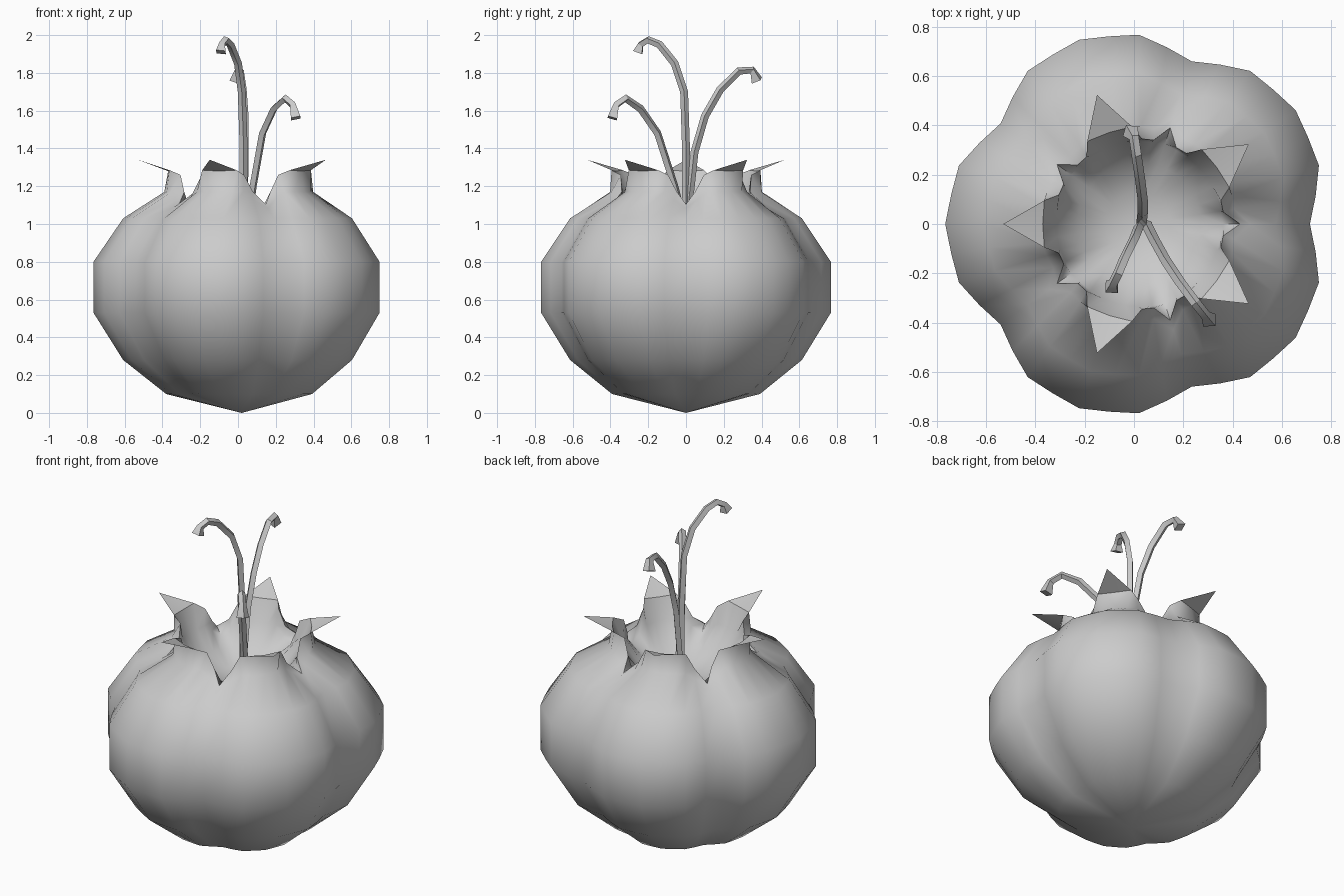
import bpy, bmesh, math
from mathutils import Vector

cube = bpy.data.objects.get("Cube")
if cube:
    bpy.data.objects.remove(cube, do_unlink=True)

grey = bpy.data.materials.new("plain grey")
grey.use_nodes = True
colour = (0.6, 0.6, 0.6, 1)
grey.diffuse_color = colour
grey.node_tree.nodes["Principled BSDF"].inputs["Base Color"].default_value = colour

AXIS_X = 0.02          # the fruit axis sits slightly off centre
LOBES = 5
EVEN = (0, 9, 18, 27, 36)
LOBE_R = (0.785, 0.77, 0.767, 0.725, 0.693)


def ring(bm, angles, radii, heights):
    """Closed ring of 40 points; each lobe is mirrored about its own middle."""
    verts = []
    for lobe in range(LOBES):
        for k in range(-4, 4):
            i = abs(k)
            a = math.radians(180 + lobe * 72 + math.copysign(angles[i], k))
            verts.append(bm.verts.new((AXIS_X + radii[i] * math.cos(a),
                                       radii[i] * math.sin(a), heights[i])))
    return verts


def bridge(bm, a, b):
    n = len(a)
    for i in range(n):
        j = (i + 1) % n
        bm.faces.new((a[i], a[j], b[j], b[i]))


def fan(bm, loop, z):
    tip = bm.verts.new((AXIS_X, 0, z))
    for i in range(len(loop)):
        bm.faces.new((loop[i], loop[(i + 1) % len(loop)], tip))


def finish(obj, angle):
    obj.data.materials.append(grey)
    bpy.ops.object.select_all(action='DESELECT')
    obj.select_set(True)
    bpy.context.view_layer.objects.active = obj
    bpy.ops.object.shade_smooth_by_angle(angle=math.radians(angle))


# Lobed fruit body, crown and inner bowl
bm = bmesh.new()
rings = [ring(bm, EVEN, [r * s for r in LOBE_R], [z] * 5)
         for s, z in ((0.51, 0.1), (0.8, 0.28), (1, 0.53), (1, 0.8), (0.8, 1.03))]
rings.append(ring(bm, (0, 11, 19, 27, 36), (0.41, 0.405, 0.395, 0.39, 0.45),
                  (1.17, 1.17, 1.17, 1.13, 1.085)))
rim = ring(bm, (0, 14, 20, 28, 36), (0.39, 0.395, 0.345, 0.345, 0.41),
           (1.28, 1.285, 1.26, 1.17, 1.105))
rings.append(rim)
rings.append(ring(bm, EVEN, (0.335, 0.335, 0.335, 0.335, 0.34),
                  (1.16, 1.16, 1.16, 1.12, 1.08)))
for r, z in ((0.25, 1.04), (0.13, 0.98)):
    rings.append(ring(bm, EVEN, [r] * 5, [z] * 5))
for low, high in zip(rings, rings[1:]):
    bridge(bm, low, high)
fan(bm, rings[0][::-1], 0)
fan(bm, rings[-1], 0.96)

# Pointed petal tips folded outward from the rim
for lobe in range(LOBES):
    a = math.radians(180 + lobe * 72)
    tip = bm.verts.new((AXIS_X + 0.55 * math.cos(a), 0.55 * math.sin(a), 1.34))
    right, mid, left = rim[lobe * 8 + 3: lobe * 8 + 6]
    bm.faces.new((right, tip, mid))
    bm.faces.new((mid, tip, left))
mesh = bpy.data.meshes.new("fruit_body")
bm.to_mesh(mesh)
bm.free()
body = bpy.data.objects.new("fruit_body", mesh)
bpy.context.collection.objects.link(body)
finish(body, 60)


# Curled four-sided stamens with thicker ends
def stamen(name, points):
    curve = bpy.data.curves.new(name, 'CURVE')
    curve.dimensions = '3D'
    curve.bevel_depth = 0.021
    curve.bevel_resolution = 0
    curve.use_fill_caps = True
    spline = curve.splines.new('POLY')
    spline.points.add(len(points) - 1)
    for i, (p, co) in enumerate(zip(spline.points, points)):
        p.co = (*co, 1)
        p.radius = 1.7 if i == len(points) - 1 else 1
    obj = bpy.data.objects.new(name, curve)
    bpy.context.collection.objects.link(obj)
    bpy.ops.object.select_all(action='DESELECT')
    obj.select_set(True)
    bpy.context.view_layer.objects.active = obj
    bpy.ops.object.convert(target='MESH')
    finish(bpy.context.view_layer.objects.active, 30)


stamen("front_left_stamen", [
    (0.05, 0, 0.97), (0.08, -0.06, 1.2), (0.13, -0.15, 1.48), (0.19, -0.24, 1.61),
    (0.25, -0.32, 1.665), (0.29, -0.37, 1.63), (0.305, -0.39, 1.56)])
stamen("front_right_stamen", [
    (0.03, 0, 0.97), (0.03, 0, 1.4), (0.02, -0.01, 1.7), (0, -0.06, 1.85),
    (-0.04, -0.14, 1.95), (-0.065, -0.2, 1.975), (-0.085, -0.24, 1.95),
    (-0.09, -0.255, 1.91)])
stamen("back_stamen", [
    (0.03, 0, 0.97), (0.035, 0.045, 1.38), (0.035, 0.1, 1.57), (0.025, 0.18, 1.71),
    (0.01, 0.28, 1.81), (0, 0.35, 1.815), (-0.015, 0.375, 1.76)])
